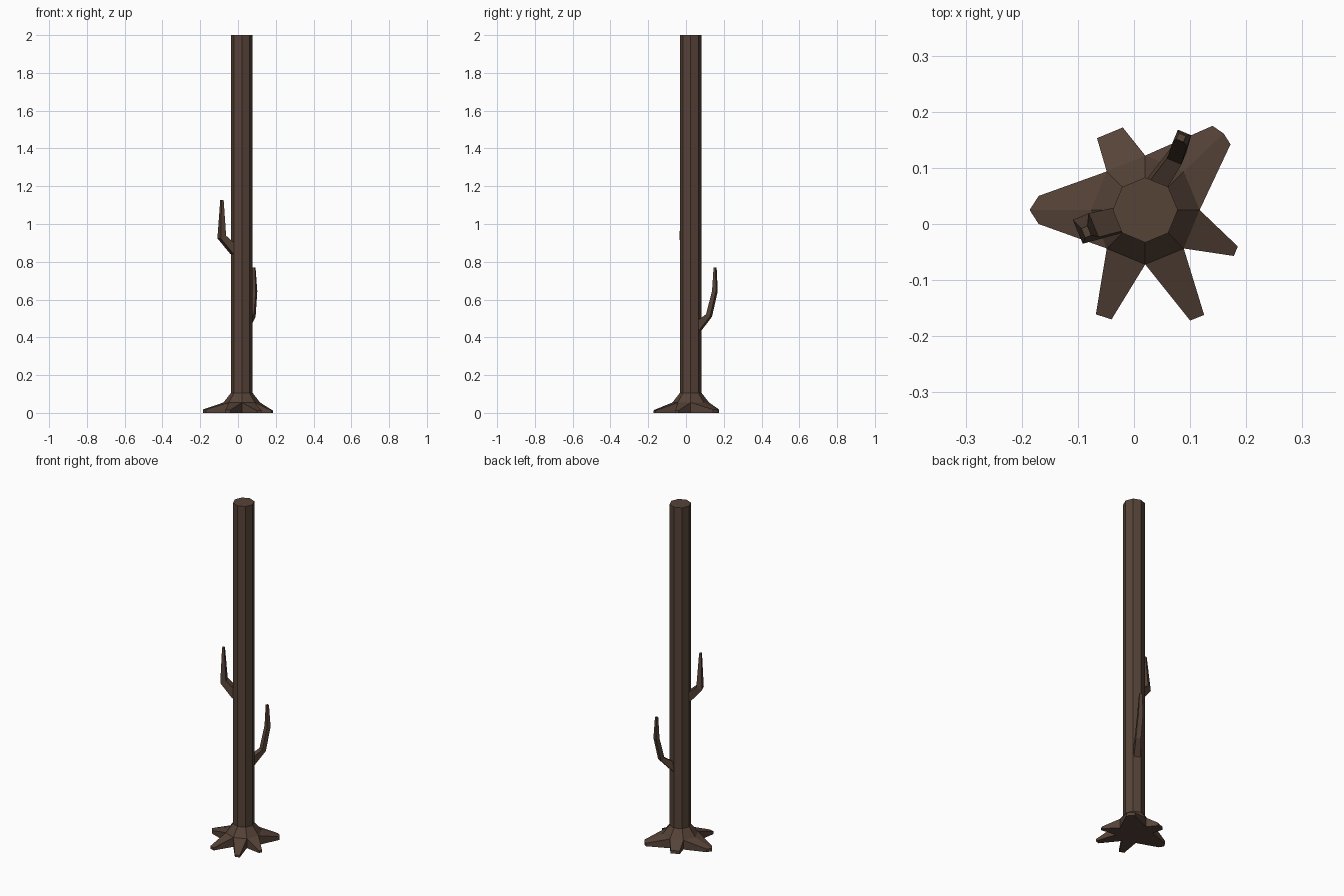
import bpy, bmesh, math
from mathutils import Vector

if "Cube" in bpy.data.objects:
    bpy.data.objects.remove(bpy.data.objects["Cube"])

CX, CY = 0.02, 0.025          # trunk axis

bark = bpy.data.materials.new("dark_brown_bark")
bark.diffuse_color = (0.092, 0.056, 0.039, 1)
bark.use_nodes = True
bark.node_tree.nodes["Principled BSDF"].inputs["Base Color"].default_value = bark.diffuse_color


def finish(bm, name):
    bmesh.ops.recalc_face_normals(bm, faces=bm.faces)
    me = bpy.data.meshes.new(name)
    bm.to_mesh(me)
    bm.free()
    me.materials.append(bark)
    ob = bpy.data.objects.new(name, me)
    bpy.context.collection.objects.link(ob)
    return ob


def bridge(bm, a, b):
    n = len(a)
    for i in range(n):
        bm.faces.new((a[i], a[(i + 1) % n], b[(i + 1) % n], b[i]))


# Trunk: octagonal pole with a flared foot and roots growing from its sides
bm = bmesh.new()


def octagon(r, z):
    return [bm.verts.new((CX + r * math.cos(i * math.pi / 4),
                          CY + r * math.sin(i * math.pi / 4), z)) for i in range(8)]


top, neck = octagon(0.058, 2.0), octagon(0.058, 0.105)
flare, foot = octagon(0.097, 0.055), octagon(0.097, 0.0)
bridge(bm, top, neck)
bridge(bm, neck, flare)
bm.faces.new(top)
bm.faces.new(foot)


# Root: first side of the octagon, tip points (counter-clockwise), tip height
def root(first, tips, h):
    idx = [(first + k) % 8 for k in range(len(tips))]
    hi = [bm.verts.new((x, y, h)) for x, y in tips]
    lo = [bm.verts.new((x, y, 0)) for x, y in tips]
    for k in range(len(tips) - 1):
        i, j = idx[k], idx[k + 1]
        bm.faces.new((flare[i], flare[j], hi[k + 1], hi[k]))
        bm.faces.new((foot[i], foot[j], lo[k + 1], lo[k]))
        bm.faces.new((hi[k], hi[k + 1], lo[k + 1], lo[k]))
    for k in (0, -1):
        bm.faces.new((flare[idx[k]], hi[k], lo[k], foot[idx[k]]))


root(0, [(0.172, 0.142), (0.16, 0.161), (0.14, 0.175)], 0.018)
root(2, [(-0.02, 0.172), (-0.066, 0.153)], 0.018)
root(3, [(-0.17, 0.05), (-0.186, 0.025), (-0.17, 0.0)], 0.018)
root(5, [(-0.068, -0.161), (-0.04, -0.17)], 0.015)
root(6, [(0.1, -0.172), (0.125, -0.162)], 0.012)
root(7, [(0.178, -0.057), (0.185, -0.04)], 0.012)
finish(bm, "trunk_with_roots")


# Branch: four-sided tapering tube; each ring = centre, tilt, radial and side half-widths
def branch(name, azimuth, rings):
    bm = bmesh.new()
    a = math.radians(azimuth)
    out, side = Vector((math.cos(a), math.sin(a), 0)), Vector((-math.sin(a), math.cos(a), 0))
    prev = None
    for c, tilt, r, s in rings:
        t = math.radians(tilt)
        n = out * math.cos(t) - Vector((0, 0, 1)) * math.sin(t)
        ring = [bm.verts.new(Vector(c) + n * r * u + side * s * v)
                for u, v in ((1, 1), (-1, 1), (-1, -1), (1, -1))]
        if prev:
            bridge(bm, prev, ring)
        else:
            bm.faces.new(ring)
        prev = ring
    bm.faces.new(prev)
    finish(bm, name)


branch("upper_branch", 202.5, [
    ((-0.022, 0.008, 0.863), 60, 0.024, 0.022),
    ((-0.086, -0.008, 0.931), 25, 0.017, 0.023),
    ((-0.085, -0.014, 1.128), 0, 0.006, 0.009)])
branch("lower_branch", 67.5, [
    ((0.037, 0.065, 0.458), 60, 0.024, 0.018),
    ((0.076, 0.122, 0.516), 30, 0.013, 0.014),
    ((0.086, 0.153, 0.645), 5, 0.011, 0.013),
    ((0.084, 0.154, 0.77), 0, 0.006, 0.007)])
